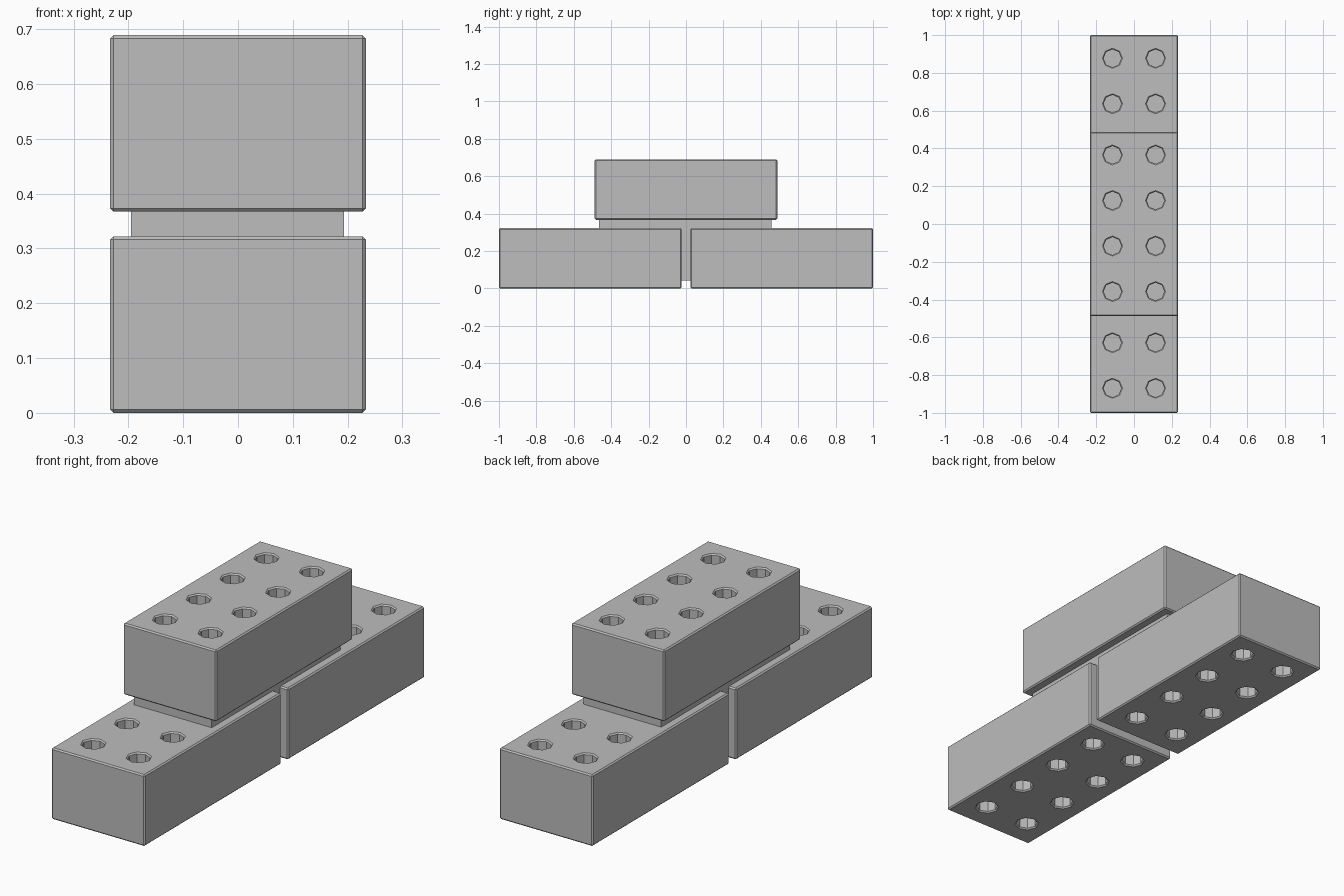
import bpy, bmesh, math
from mathutils import Matrix

default = bpy.data.objects.get("Cube")
if default:
    bpy.data.objects.remove(default, do_unlink=True)

LENGTH, WIDTH, HEIGHT = 0.976, 0.466, 0.322
CHAMFER = 0.006
HOLE_R, HOLE_DEPTH, SIDES = 0.047, 0.13, 8

grey = bpy.data.materials.new("light grey clay")
grey.use_nodes = True
colour = (0.51, 0.51, 0.51, 1)
grey.diffuse_color = colour
grey.node_tree.nodes["Principled BSDF"].inputs["Base Color"].default_value = colour


def add_object(name, mesh, location):
    obj = bpy.data.objects.new(name, mesh)
    obj.location = location
    bpy.context.collection.objects.link(obj)
    return obj


def box_mesh(name, size, chamfer=0):
    bm = bmesh.new()
    bmesh.ops.create_cube(bm, size=1)
    bmesh.ops.scale(bm, vec=size, verts=bm.verts)
    if chamfer:
        bmesh.ops.bevel(bm, geom=bm.edges[:], offset=chamfer, segments=1, affect='EDGES')
    mesh = bpy.data.meshes.new(name)
    bm.to_mesh(mesh)
    bm.free()
    mesh.materials.append(grey)
    return mesh


def add_hole(bm, x, y, side):
    """Octagonal blind hole with a flared rim, opening up (side=1) or down (side=-1)."""
    face_z = HEIGHT / 2
    profile = [(HOLE_R, face_z - HOLE_DEPTH),
               (HOLE_R, face_z - CHAMFER),
               (HOLE_R + 2 * CHAMFER, face_z + CHAMFER)]
    rings = []
    for r, z in profile:
        angles = [2 * math.pi * i / SIDES for i in range(SIDES)]
        rings.append([bm.verts.new((x + r * math.cos(a), y + r * math.sin(a), side * z))
                      for a in angles])
    for low, high in zip(rings, rings[1:]):
        for i in range(SIDES):
            j = (i + 1) % SIDES
            bm.faces.new((low[i], low[j], high[j], high[i]))
    bm.faces.new(rings[0][::-1])
    bm.faces.new(rings[-1])


# Cutter holding the holes of both faces
bm = bmesh.new()
for side in (1, -1):
    for x in (-0.114, 0.114):
        for row in range(4):
            add_hole(bm, x, (row - 1.5) * 0.241 + 0.004, side)
bmesh.ops.recalc_face_normals(bm, faces=bm.faces)
cutter_mesh = bpy.data.meshes.new("hole_cutter")
bm.to_mesh(cutter_mesh)
bm.free()
cutter_mesh.materials.append(grey)
cutter = add_object("hole_cutter", cutter_mesh, (0, 0, 0))
cutter.hide_render = True

# Chamfered brick with the holes cut out
blank = add_object("brick_blank", box_mesh("brick_blank", (WIDTH, LENGTH, HEIGHT), CHAMFER), (0, 0, 0))
cut = blank.modifiers.new("holes", 'BOOLEAN')
cut.operation = 'DIFFERENCE'
cut.solver = 'EXACT'
cut.object = cutter
bpy.context.view_layer.update()
brick_mesh = bpy.data.meshes.new_from_object(
    blank.evaluated_get(bpy.context.evaluated_depsgraph_get()))
brick_mesh.name = "brick"
for helper in (blank, cutter):
    bpy.data.objects.remove(helper, do_unlink=True)

# Two bricks end to end, one bridging them
low_z, high_z = HEIGHT / 2, 0.367 + HEIGHT / 2
add_object("front_brick", brick_mesh, (0, -0.512, low_z))
add_object("back_brick", brick_mesh, (0, 0.512, low_z))
add_object("top_brick", brick_mesh, (0, 0, high_z))

# Recessed mortar under the top brick and between the lower bricks
add_object("bed_mortar", box_mesh("bed_mortar", (0.389, 0.92, 0.049)), (-0.001, -0.004, 0.345))
add_object("joint_mortar", box_mesh("joint_mortar", (0.389, 0.052, 0.285)), (-0.001, 0, 0.185))
